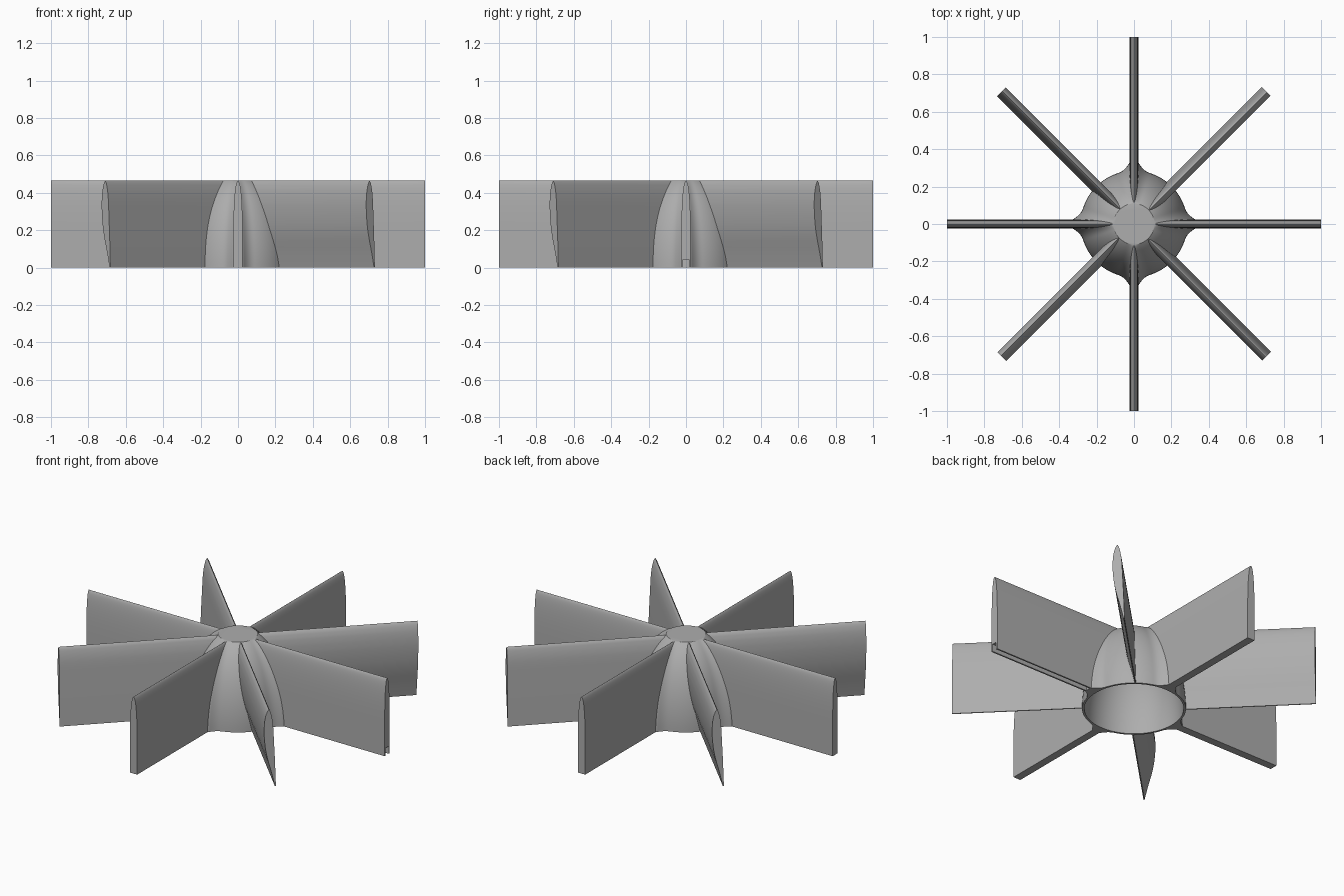
import bpy, bmesh, math

if "Cube" in bpy.data.objects:
    bpy.data.objects.remove(bpy.data.objects["Cube"])

H = 0.465          # overall height
grey = bpy.data.materials.new("metal grey")
grey.diffuse_color = (0.42, 0.42, 0.42, 1)
grey.use_nodes = True
grey.node_tree.nodes["Principled BSDF"].inputs["Base Color"].default_value = grey.diffuse_color


def finish(bm, name):
    bmesh.ops.recalc_face_normals(bm, faces=bm.faces)
    me = bpy.data.meshes.new(name)
    bm.to_mesh(me)
    bm.free()
    me.materials.append(grey)
    ob = bpy.data.objects.new(name, me)
    bpy.context.collection.objects.link(ob)
    bpy.ops.object.select_all(action='DESELECT')
    ob.select_set(True)
    bpy.context.view_layer.objects.active = ob
    bpy.ops.object.shade_smooth_by_angle(angle=math.radians(30))
    return ob


def dome(z, radius, height):
    return radius * math.sqrt(max(0, 1 - (z / height) ** 2))


def lerp(table, z):
    for (z0, v0), (z1, v1) in zip(table, table[1:]):
        if z <= z1:
            return v0 + (v1 - v0) * (z - z0) / (z1 - z0)
    return table[-1][1]


# Hub: thin hollow dome, flared into the four axis blades
def hub():
    bm = bmesh.new()
    n, rows = 240, 24

    def flare(a, z):
        d = abs((a + math.pi / 4) % (math.pi / 2) - math.pi / 4)
        u = max(0.0, (d - 0.07) / 0.26)
        return 0.045 * (1 - u) ** 2.6 * (1 - z / H) ** 0.4 if u < 1 else 0

    def ring(radius, z, flared):
        out = []
        for i in range(n):
            a = 2 * math.pi * i / n
            r = radius + (flare(a, z) if flared else 0)
            out.append(bm.verts.new((r * math.cos(a), r * math.sin(a), z)))
        return out

    rings = []
    for k in range(rows + 1):                      # cavity, top down
        z = 0.44 * math.cos(math.pi / 2 * k / rows)
        rings.append(ring(dome(z, 0.273, 0.48), z, False))
    for k in range(rows + 1):                      # outside, bottom up
        z = H * math.sin(math.pi / 2 * k / rows)
        rings.append(ring(dome(z, 0.285, 0.503), z, True))
    for a, b in zip(rings, rings[1:]):
        for i in range(n):
            j = (i + 1) % n
            bm.faces.new((a[i], a[j], b[j], b[i]))
    bm.faces.new(rings[0])
    bm.faces.new(rings[-1])
    finish(bm, "hub")


# Blade: section (sideways t, height z) drawn from the hub wall out to radius 1
def blade(name, angle, section):
    bm = bmesh.new()
    c, s = math.cos(angle), math.sin(angle)

    def vert(r, t, z):
        return bm.verts.new((r * c - t * s, r * s + t * c, z))

    inner = []
    for t, z in section:
        r = dome(z, 0.279, 0.492)
        inner.append(vert(math.sqrt(max(r * r - t * t, 0)), t, z))
    outer = [vert(1, t, z) for t, z in section]
    n = len(section)
    for i in range(n):
        j = (i + 1) % n
        bm.faces.new((inner[i], inner[j], outer[j], outer[i]))
    bm.faces.new(outer)
    finish(bm, name)


levels = [H * math.sin(math.pi / 2 * k / 20) for k in range(21)]


# Straight section: flat bottom, parallel sides, rounded top
def half_width(z):
    u = max(0, (z - 0.2) / (H - 0.2))
    return 0.024 * math.sqrt(max(0, 1 - u ** 2.5))


straight = [(half_width(z), z) for z in levels]
straight += [(-half_width(z), z) for z in reversed(levels[:-1])]
groove = [(-0.015, 0), (-0.015, 0.045), (0.015, 0.045), (0.015, 0)]

# Curved section: bulging on one side, tapering to a thin bottom edge
left = [(0, 0.029), (0.05, 0.018), (0.1, 0.006), (0.15, -0.008), (0.2, -0.019), (0.25, -0.026),
        (0.3, -0.030), (0.35, -0.031), (0.4, -0.027), (0.43, -0.021), (0.455, -0.012), (H, -0.004)]
right = [(0, 0.035), (0.15, 0.030), (0.3, 0.023), (0.36, 0.020), (0.4, 0.016),
         (0.43, 0.010), (0.455, 0.003), (H, -0.004)]
curved = [(lerp(right, z), z) for z in levels]
curved += [(lerp(left, z), z) for z in reversed(levels[:-1])]

hub()
for k in range(4):
    a = k * math.pi / 2
    blade(f"straight_blade_{k + 1}", a, straight + groove if k == 0 else straight)
    blade(f"curved_blade_{k + 1}", a + math.pi / 4, curved)
